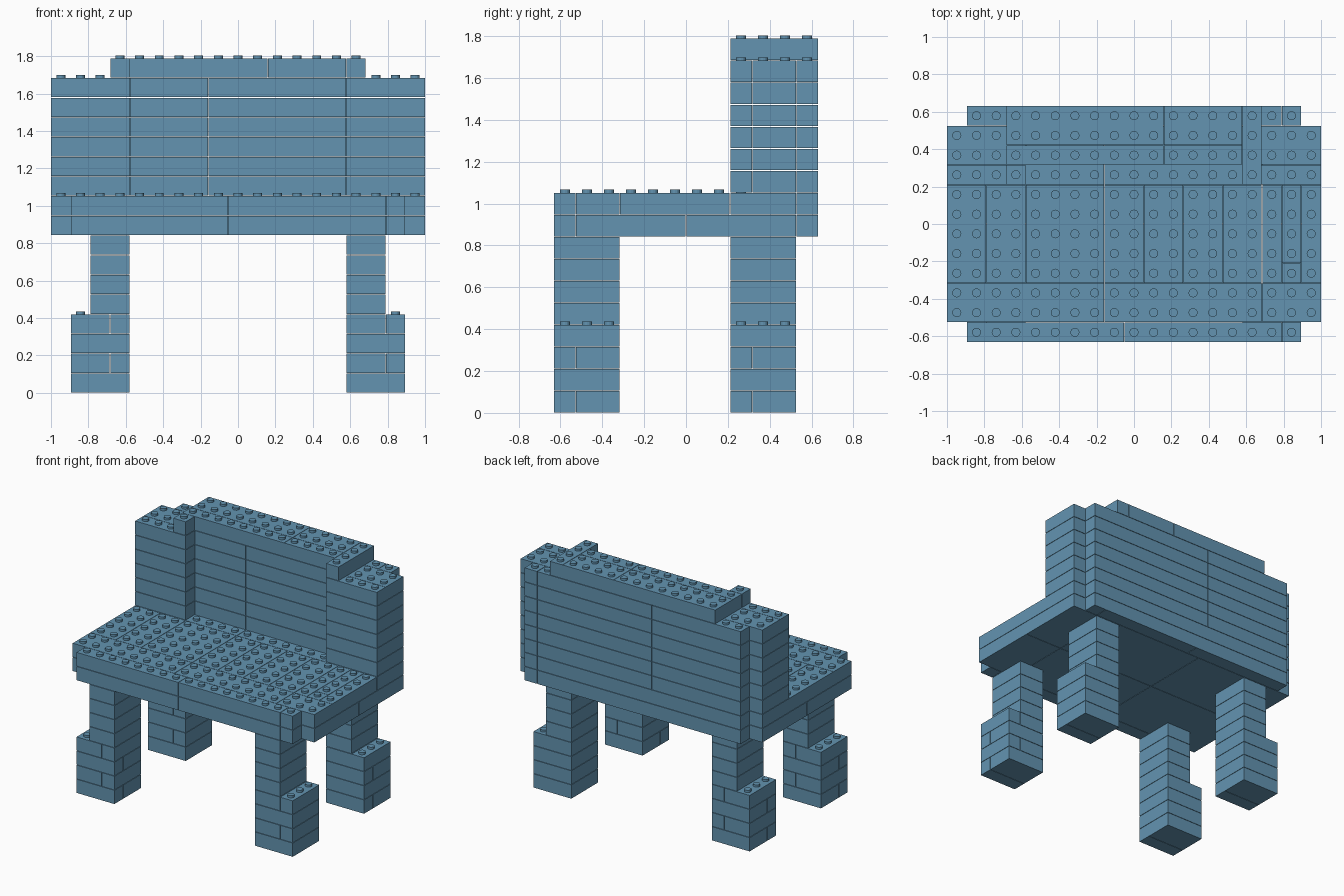
import bpy, bmesh
from mathutils import Matrix

if "Cube" in bpy.data.objects:
    bpy.data.objects.remove(bpy.data.objects["Cube"])

U = 2 / 19            # one grid cell, also one brick height
GAP = 0.0015          # inset on each brick face, leaving thin joints
STUD_R, STUD_H = 0.024, 0.016

blue = bpy.data.materials.new("brick_blue")
blue.use_nodes = True
COLOR = (0.125, 0.295, 0.44, 1)
blue.diffuse_color = COLOR
blue.node_tree.nodes["Principled BSDF"].inputs["Base Color"].default_value = COLOR

parts = {}            # part name -> list of bricks
filled = set()        # occupied grid cells


def brick(part, layer, c0, c1, r0, r1):
    parts.setdefault(part, []).append((layer, c0, c1, r0, r1))
    filled.update((c, r, layer) for c in range(c0, c1) for r in range(r0, r1))


def course(part, layer, cols, rows):
    """Fill a rectangle with bricks split at the given columns and rows."""
    for c0, c1 in zip(cols, cols[1:]):
        for r0, r1 in zip(rows, rows[1:]):
            brick(part, layer, c0, c1, r0, r1)


def point(c, r, layer):
    return (c * U - 1, (r - 6) * U, layer * U)


# Legs: wide stepped foot with alternating joints, narrower post above
for end, r in (("front", 0), ("back", 8)):
    for side, c, post in (("right", 1, 2), ("left", 15, 15)):
        leg = f"{end}_{side}_leg"
        for layer in range(4):
            if layer % 2:
                course(leg, layer, (c, c + 2, c + 3), (r, r + 3))
            else:
                course(leg, layer, (c, c + 3), (r, r + 1, r + 3))
        for layer in range(4, 8):
            brick(leg, layer, post, post + 2, r, r + 3)

# Seat: two courses, with narrower strips along front and back
for layer in (8, 9):
    course("seat", layer, (1, 9, 17, 18), (0, 1))
    course("seat", layer, (1, 9, 17, 18), (11, 12))
course("seat", 8, (0, 8, 16, 19), (1, 6, 11))
course("seat", 9, (0, 8, 16, 19), (1, 3))
course("seat", 9, (0, 2, 4, 8, 10, 12, 14, 16, 17), (3, 8))
course("seat", 9, (17, 18), (3, 4, 8))
brick("seat", 9, 18, 19, 3, 8)
course("seat", 9, (0, 8, 16, 19), (8, 11))

# Backrest: thick side blocks around a thinner middle
for layer in range(10, 16):
    course("backrest_right_block", layer, (0, 4), (8, 9, 11))
    course("backrest_left_block", layer, (15, 19), (8, 9, 11))
    course("backrest_middle", layer, (4, 8, 15), (9, 11))
    course("backrest_middle", layer, (1, 8, 17, 18), (11, 12))

# Cap course along the top of the backrest
brick("backrest_cap", 16, 3, 4, 8, 9)
course("backrest_cap", 16, (3, 11, 15), (9, 10, 12))
brick("backrest_cap", 16, 15, 16, 8, 12)

# Turn every part into one mesh, with studs wherever a brick top is open
for name, bricks in parts.items():
    bm = bmesh.new()
    for layer, c0, c1, r0, r1 in bricks:
        size = [n * U - 2 * GAP for n in (c1 - c0, r1 - r0, 1)]
        mid = Matrix.Translation(point((c0 + c1) / 2, (r0 + r1) / 2, layer + 0.5))
        bmesh.ops.create_cube(bm, size=1, matrix=mid @ Matrix.Diagonal((*size, 1)))
        for c in range(c0, c1):
            for r in range(r0, r1):
                if (c, r, layer + 1) in filled:
                    continue
                top = Matrix.Translation(point(c + 0.5, r + 0.5, layer + 1))
                lift = Matrix.Translation((0, 0, STUD_H / 2 - GAP))
                bmesh.ops.create_cone(bm, cap_ends=True, segments=16, radius1=STUD_R,
                                      radius2=STUD_R, depth=STUD_H, matrix=top @ lift)
    mesh = bpy.data.meshes.new(name)
    bm.to_mesh(mesh)
    bm.free()
    mesh.materials.append(blue)
    obj = bpy.data.objects.new(name, mesh)
    bpy.context.collection.objects.link(obj)
